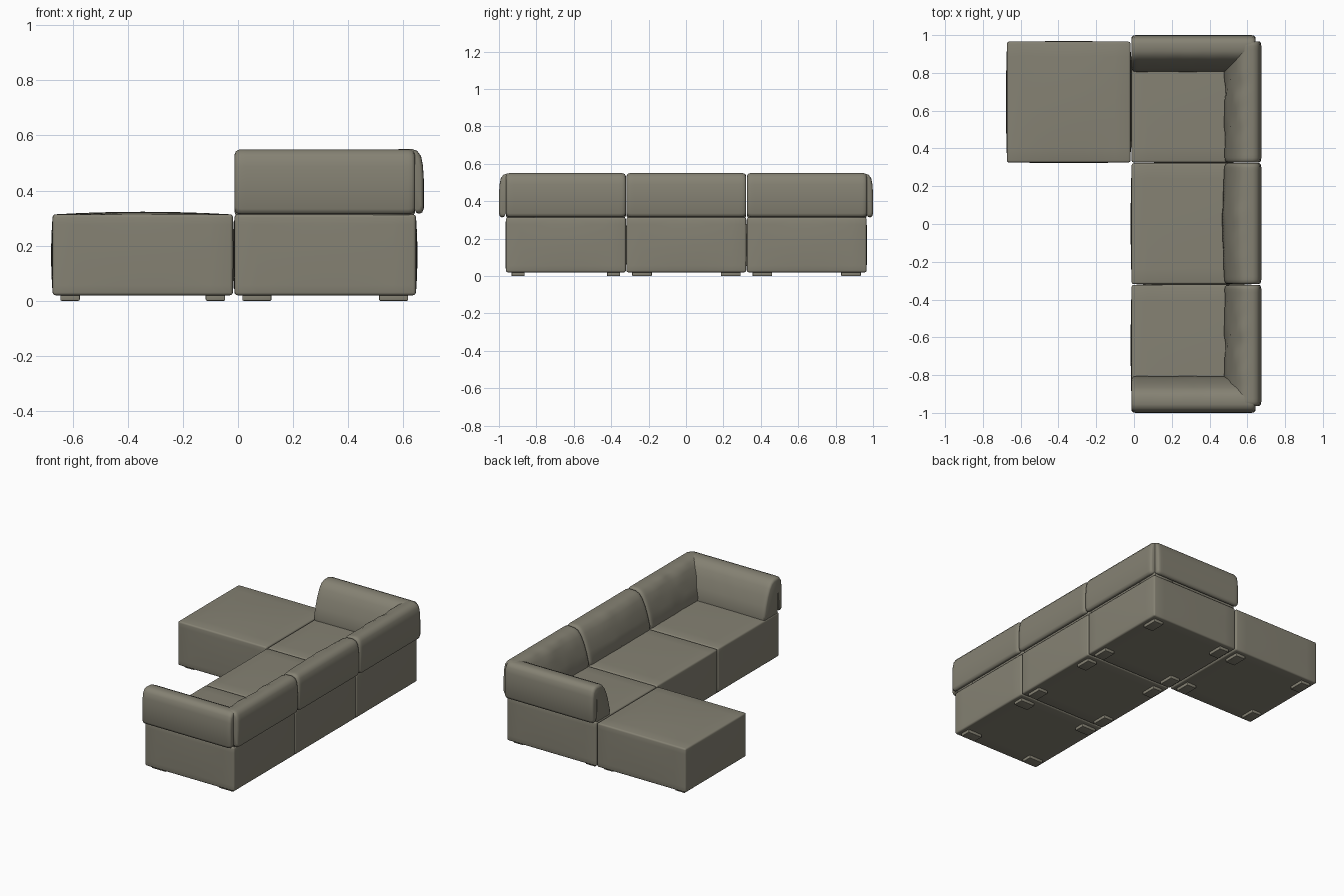
import bpy, bmesh, math

if "Cube" in bpy.data.objects:
    bpy.data.objects.remove(bpy.data.objects["Cube"])

fabric = bpy.data.materials.new("olive grey fabric")
fabric.diffuse_color = (0.235, 0.222, 0.172, 1)
fabric.use_nodes = True
fabric.node_tree.nodes["Principled BSDF"].inputs["Base Color"].default_value = fabric.diffuse_color


def finish(name, bm, bevel=0.0):
    bmesh.ops.recalc_face_normals(bm, faces=bm.faces)
    me = bpy.data.meshes.new(name)
    bm.to_mesh(me)
    bm.free()
    me.materials.append(fabric)
    ob = bpy.data.objects.new(name, me)
    bpy.context.collection.objects.link(ob)
    bpy.ops.object.select_all(action='DESELECT')
    ob.select_set(True)
    bpy.context.view_layer.objects.active = ob
    if bevel:
        mod = ob.modifiers.new("soft edges", 'BEVEL')
        mod.width, mod.segments = bevel, 3
        mod.limit_method, mod.angle_limit = 'ANGLE', math.radians(45)
        bpy.ops.object.modifier_apply(modifier=mod.name)
    bpy.ops.object.shade_smooth_by_angle(angle=math.radians(50))
    return ob


def padded_box(name, lo, hi, bulge=(0, 0, 0), bevel=0.01, cuts=7):
    """Box whose sides swell outward by bulge; the underside stays flat."""
    bm = bmesh.new()
    bmesh.ops.create_cube(bm, size=2)
    if cuts:
        bmesh.ops.subdivide_edges(bm, edges=bm.edges[:], cuts=cuts, use_grid_fill=True)
    for v in bm.verts:
        u = v.co.copy()
        for i in range(3):
            j, k = (i + 1) % 3, (i + 2) % 3
            v.co[i] = (lo[i] + hi[i]) / 2 + u[i] * (hi[i] - lo[i]) / 2
            if abs(u[i]) > 0.99 and not (i == 2 and u[i] < 0):
                v.co[i] += u[i] * bulge[i] * (1 - u[j] ** 2) * (1 - u[k] ** 2)
    return finish(name, bm, bevel)


# Cushion section: (distance in from the outer face, height), with the hanging flap
PROFILE = [(0.190, 0.305), (0.194, 0.335), (0.178, 0.400), (0.158, 0.460), (0.135, 0.508),
           (0.112, 0.537), (0.085, 0.549), (0.045, 0.551), (0.024, 0.544), (0.010, 0.525),
           (0.003, 0.490), (0.000, 0.440), (0.000, 0.335), (0.006, 0.320), (0.016, 0.316),
           (0.026, 0.318), (0.033, 0.330), (0.036, 0.470), (0.040, 0.470), (0.043, 0.330),
           (0.050, 0.305)]


def cushion(name, start, end, place, wrinkle=0.0, swell=0.0, drop=0.0):
    """Sweep the section from start to end with rounded ends and creases inside."""
    n = 36
    stations = [(start, 0.86), (start + 0.004, 0.94), (start + 0.012, 0.985)]
    stations += [(start + 0.024 + (end - start - 0.048) * i / n, 1.0) for i in range(n + 1)]
    stations += [(end - 0.012, 0.985), (end - 0.004, 0.94), (end, 0.86)]
    bm = bmesh.new()
    rings = []
    for t, s in stations:
        ring = []
        f = (t - start) / (end - start)
        fade = math.sin(math.pi * f)
        for i, (d, z) in enumerate(PROFILE):
            # end rounding shrinks the section, keeping groove width
            d2, z2 = 0.08 + (d - 0.08) * s, 0.43 + (z - 0.43) * s - drop
            if 1 <= i <= 6:
                crease = math.sin(23 * t + 60 * z) + 0.6 * math.sin(51 * t - 38 * z)
                d2 += fade * (swell + wrinkle * crease)
                z2 += fade * 0.25 * wrinkle * math.sin(31 * t)
            ring.append(bm.verts.new(place(t, d2, z2)))
        rings.append(ring)
    m = len(PROFILE)
    for a, b in zip(rings, rings[1:]):
        for i in range(m):
            bm.faces.new((a[i], a[(i + 1) % m], b[(i + 1) % m], b[i]))
    bm.faces.new(rings[0])
    bm.faces.new(rings[-1])
    return finish(name, bm)


# Seat modules: name, x range, y range, foot size
MODULES = [
    ("near_seat", (-0.012, 0.645), (-0.963, -0.322), (0.105, 0.07)),
    ("middle_seat", (-0.012, 0.645), (-0.318, 0.322), (0.07, 0.105)),
    ("far_seat", (-0.012, 0.645), (0.326, 0.965), (0.07, 0.105)),
    ("ottoman", (-0.672, -0.019), (0.326, 0.965), (0.07, 0.105)),
]
for name, (x0, x1), (y0, y1), (fx, fy) in MODULES:
    top_swell = 0.010 if name == "ottoman" else 0.004
    padded_box(name, (x0, y0, 0.02), (x1, y1, 0.313), (0.006, 0.003, top_swell))
    # four low feet under each module
    for i, xa in enumerate((x0 + 0.028, x1 - 0.028 - fx)):
        for j, ya in enumerate((y0 + 0.03, y1 - 0.03 - fy)):
            padded_box(f"{name}_foot_{2 * i + j + 1}", (xa, ya, 0), (xa + fx, ya + fy, 0.024),
                       bevel=0.004, cuts=0)

# Backrests along the +x side
BACKS = [("near_backrest", -0.963, -0.322, 0.004, 0.0),
         ("middle_backrest", -0.318, 0.322, 0.002, 0.012),
         ("far_backrest", 0.326, 0.967, 0.004, 0.0)]
for name, a, b, wrinkle, swell in BACKS:
    cushion(name, a, b, lambda t, d, z: (0.674 - d, t, z), wrinkle, swell)

# Armrests at both ends, meeting the backrests in a mitre
for name, side in (("near_armrest", -1), ("far_armrest", 1)):
    cushion(name, -0.012, 0.642, lambda t, d, z: (t, side * (1.0 - d), z), 0.0006, 0.0, 0.002)
